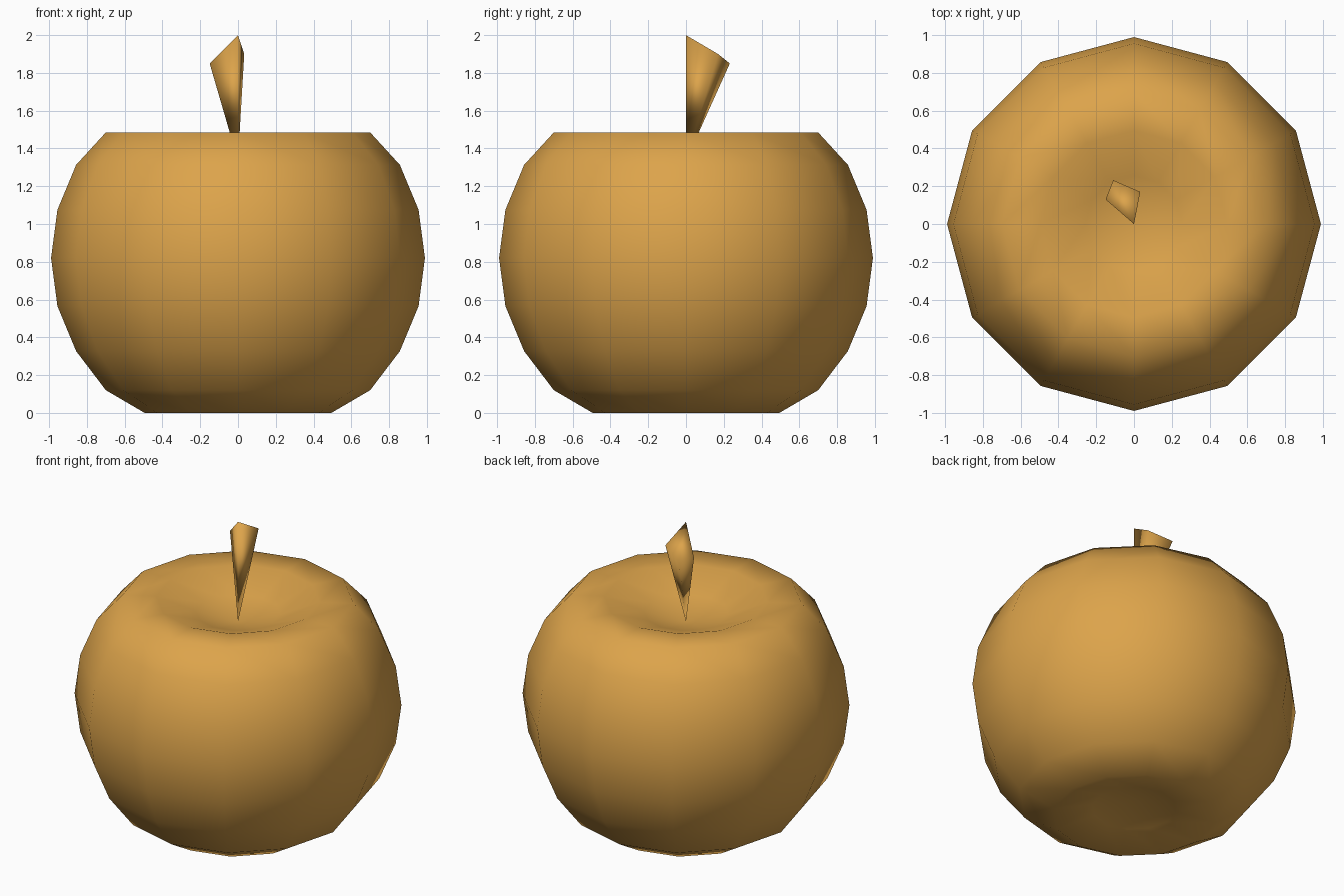
import bpy, bmesh
from math import sin, cos, pi

if "Cube" in bpy.data.objects:
    bpy.data.objects.remove(bpy.data.objects["Cube"])

SIDES = 12
RADIUS = 0.99
# heights of the rings from below the top dimple down to the bottom dimple
RING_Z = [1.395, 1.485, 1.485, 1.313, 1.075, 0.82, 0.565, 0.327, 0.12, 0.0, 0.05]
TOP_POLE, BOTTOM_POLE = 1.335, 0.10

skin = bpy.data.materials.new("warm_orange")
skin.diffuse_color = (0.72, 0.37, 0.07, 1)
skin.use_nodes = True
skin.node_tree.nodes["Principled BSDF"].inputs["Base Color"].default_value = skin.diffuse_color


def finish(name, bm):
    bmesh.ops.recalc_face_normals(bm, faces=bm.faces)
    for f in bm.faces:
        f.smooth = True
    mesh = bpy.data.meshes.new(name)
    bm.to_mesh(mesh)
    bm.free()
    mesh.materials.append(skin)
    obj = bpy.data.objects.new(name, mesh)
    bpy.context.collection.objects.link(obj)
    return obj


# fruit body: a sphere-like lathe with both poles pushed in
bm = bmesh.new()
rings = []
for k, z in enumerate(RING_Z, 1):
    r = RADIUS * sin(pi * k / 12)
    rings.append([bm.verts.new((r * cos(2 * pi * i / SIDES), r * sin(2 * pi * i / SIDES), z))
                  for i in range(SIDES)])
top = bm.verts.new((0, 0, TOP_POLE))
bottom = bm.verts.new((0, 0, BOTTOM_POLE))
for i in range(SIDES):
    j = (i + 1) % SIDES
    bm.faces.new((top, rings[0][i], rings[0][j]))
    bm.faces.new((bottom, rings[-1][j], rings[-1][i]))
    for a, b in zip(rings, rings[1:]):
        bm.faces.new((a[i], b[i], b[j], a[j]))
finish("fruit_body", bm)

# stem: four-sided spike, point down in the dimple, slanted end on top
bm = bmesh.new()
tip = bm.verts.new((0, 0, TOP_POLE))
rim = [bm.verts.new(p) for p in
       [(0, 0, 2.0), (-0.15, 0.13, 1.85), (-0.11, 0.232, 1.85), (0.033, 0.17, 1.90)]]
for i in range(4):
    bm.faces.new((tip, rim[i], rim[(i + 1) % 4]))
bm.faces.new(rim)
finish("stem", bm)
